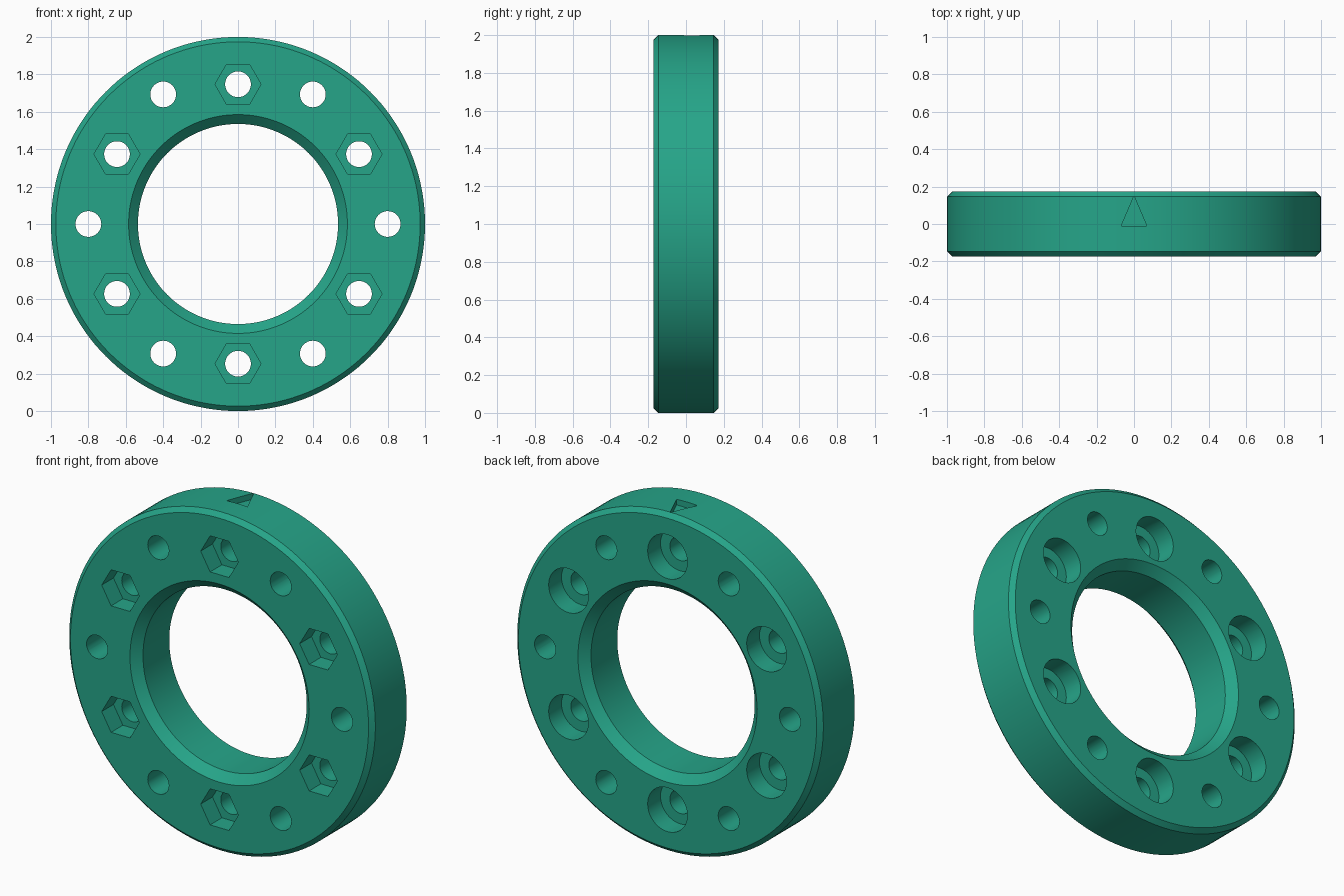
import bpy, bmesh, math
from mathutils import Matrix, Vector

if "Cube" in bpy.data.objects:
    bpy.data.objects.remove(bpy.data.objects["Cube"])

HALF = 0.1725          # half thickness of the ring
OUT, BORE = 1.0, 0.535
CH_OUT, CH_IN = 0.026, 0.05
BOLT_R, PLAIN_R = 0.747, 0.8
CENTRE = Vector((0, 0, 1))

green = bpy.data.materials.new("teal_green")
green.diffuse_color = (0.019, 0.376, 0.25, 1)
green.use_nodes = True
green.node_tree.nodes["Principled BSDF"].inputs["Base Color"].default_value = green.diffuse_color


def finish(name, bm):
    bmesh.ops.recalc_face_normals(bm, faces=bm.faces)
    me = bpy.data.meshes.new(name)
    bm.to_mesh(me)
    bm.free()
    me.materials.append(green)
    ob = bpy.data.objects.new(name, me)
    bpy.context.collection.objects.link(ob)
    return ob


def polar(radius, degrees):
    a = math.radians(degrees)
    return CENTRE + Vector((radius * math.cos(a), 0, radius * math.sin(a)))


def prisms(name, centres, radius, sides, y0, y1):
    """Prisms along y, with a corner pointing in +x, at each centre."""
    bm = bmesh.new()
    for c in centres:
        rings = [[bm.verts.new(c + Vector((radius * math.cos(t), y, radius * math.sin(t))))
                  for t in (math.tau * i / sides for i in range(sides))] for y in (y0, y1)]
        bm.faces.new(rings[0])
        bm.faces.new(rings[1])
        for i in range(sides):
            j = (i + 1) % sides
            bm.faces.new((rings[0][i], rings[0][j], rings[1][j], rings[1][i]))
    return finish(name, bm)


# Ring body: chamfered section revolved about the y axis
section = [(OUT - CH_OUT, -HALF), (OUT, -HALF + CH_OUT), (OUT, HALF - CH_OUT), (OUT - CH_OUT, HALF),
           (BORE + CH_IN, HALF), (BORE, HALF - CH_IN), (BORE, -HALF + CH_IN), (BORE + CH_IN, -HALF)]
SEG = 144
bm = bmesh.new()
loops = [[bm.verts.new(polar(r, 360 * i / SEG) + Vector((0, y, 0))) for r, y in section]
         for i in range(SEG)]
for i in range(SEG):
    a, b = loops[i], loops[(i + 1) % SEG]
    for k in range(len(section)):
        m = (k + 1) % len(section)
        bm.faces.new((a[k], a[m], b[m], b[k]))
ring = finish("flange_ring", bm)

# Hole cutters
bolts = [polar(BOLT_R, 30 + 60 * i) for i in range(6)]
plains = [polar(PLAIN_R, 60 * i) for i in range(6)]
cutters = [
    prisms("through_holes", bolts + plains, 0.069, 32, -0.4, 0.4),
    prisms("nut_pockets", bolts, 0.123, 6, -0.4, -HALF + 0.11),
    prisms("head_counterbores", bolts, 0.13, 40, HALF - 0.12, 0.4),
]

# Triangular index mark sunk into the top of the rim
bm = bmesh.new()
tri = [(-0.068, -0.01), (0.068, -0.01), (0, 0.15)]
low, high = [[bm.verts.new((x, y, z)) for x, y in tri] for z in (1.965, 2.1)]
bm.faces.new(low)
bm.faces.new(high)
for i in range(3):
    j = (i + 1) % 3
    bm.faces.new((low[i], low[j], high[j], high[i]))
cutters.append(finish("index_mark", bm))

# Cut everything, then remove the cutters
bpy.context.view_layer.objects.active = ring
ring.select_set(True)
for c in cutters:
    mod = ring.modifiers.new(c.name, 'BOOLEAN')
    mod.operation, mod.solver, mod.object = 'DIFFERENCE', 'EXACT', c
    bpy.ops.object.modifier_apply(modifier=mod.name)
    bpy.data.objects.remove(c)

bpy.ops.object.shade_smooth_by_angle(angle=math.radians(30))
